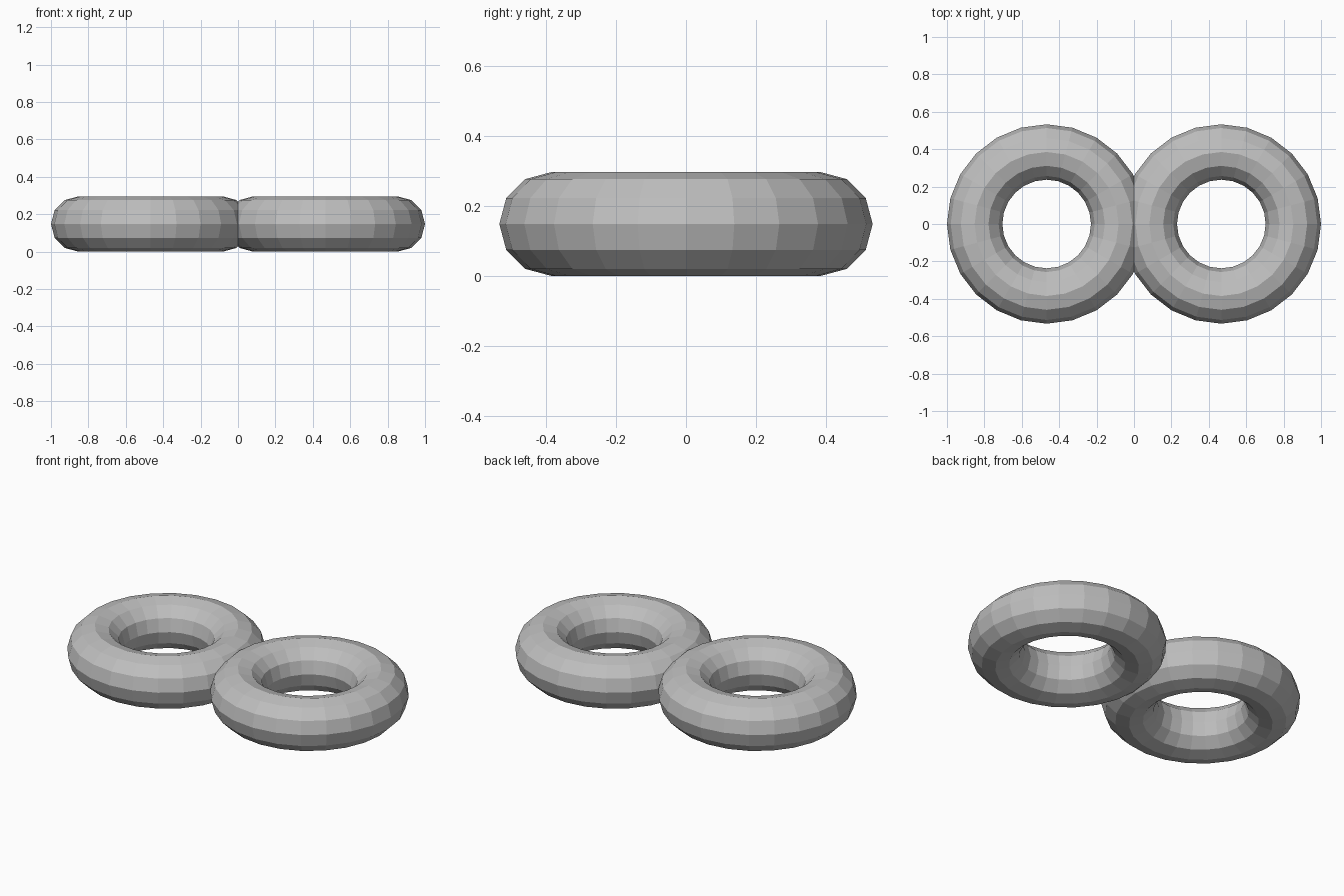
import bpy
import bmesh
from math import cos, sin, tau
from mathutils import Vector

cube = bpy.data.objects.get("Cube")
if cube:
    bpy.data.objects.remove(cube, do_unlink=True)

MAJOR, MINOR = 0.385, 0.148
RING_SIDES, TUBE_SIDES = 24, 12
CENTRE = Vector((1 - MAJOR - MINOR, 0, MINOR))

# Plain grey surface
grey = bpy.data.materials.new("plain grey")
grey.use_nodes = True
colour = (0.52, 0.52, 0.52, 1)
grey.diffuse_color = colour
grey.node_tree.nodes["Principled BSDF"].inputs["Base Color"].default_value = colour


def ring_point(i, j):
    a, b = tau * i / RING_SIDES, tau * j / TUBE_SIDES
    r = MAJOR + MINOR * cos(b)
    return CENTRE + Vector((r * cos(a), r * sin(a), MINOR * sin(b)))


# One faceted ring
bm = bmesh.new()
grid = [[bm.verts.new(ring_point(i, j)) for j in range(TUBE_SIDES)]
        for i in range(RING_SIDES)]
for i in range(RING_SIDES):
    here, after = grid[i], grid[(i + 1) % RING_SIDES]
    for j in range(TUBE_SIDES):
        k = (j + 1) % TUBE_SIDES
        bm.faces.new((here[j], after[j], after[k], here[k]))

# Trim the ring where it meets its twin
bmesh.ops.bisect_plane(bm, geom=bm.verts[:] + bm.edges[:] + bm.faces[:],
                       plane_co=(0, 0, 0), plane_no=(1, 0, 0), clear_inner=True)
bmesh.ops.recalc_face_normals(bm, faces=bm.faces)
mesh = bpy.data.meshes.new("double_ring")
bm.to_mesh(mesh)
bm.free()
mesh.materials.append(grey)

# Mirror into a fused pair
double_ring = bpy.data.objects.new("double_ring", mesh)
bpy.context.collection.objects.link(double_ring)
mirror = double_ring.modifiers.new("twin ring", 'MIRROR')
mirror.use_axis[0] = True
mirror.use_clip = True
mirror.merge_threshold = 0.0005
